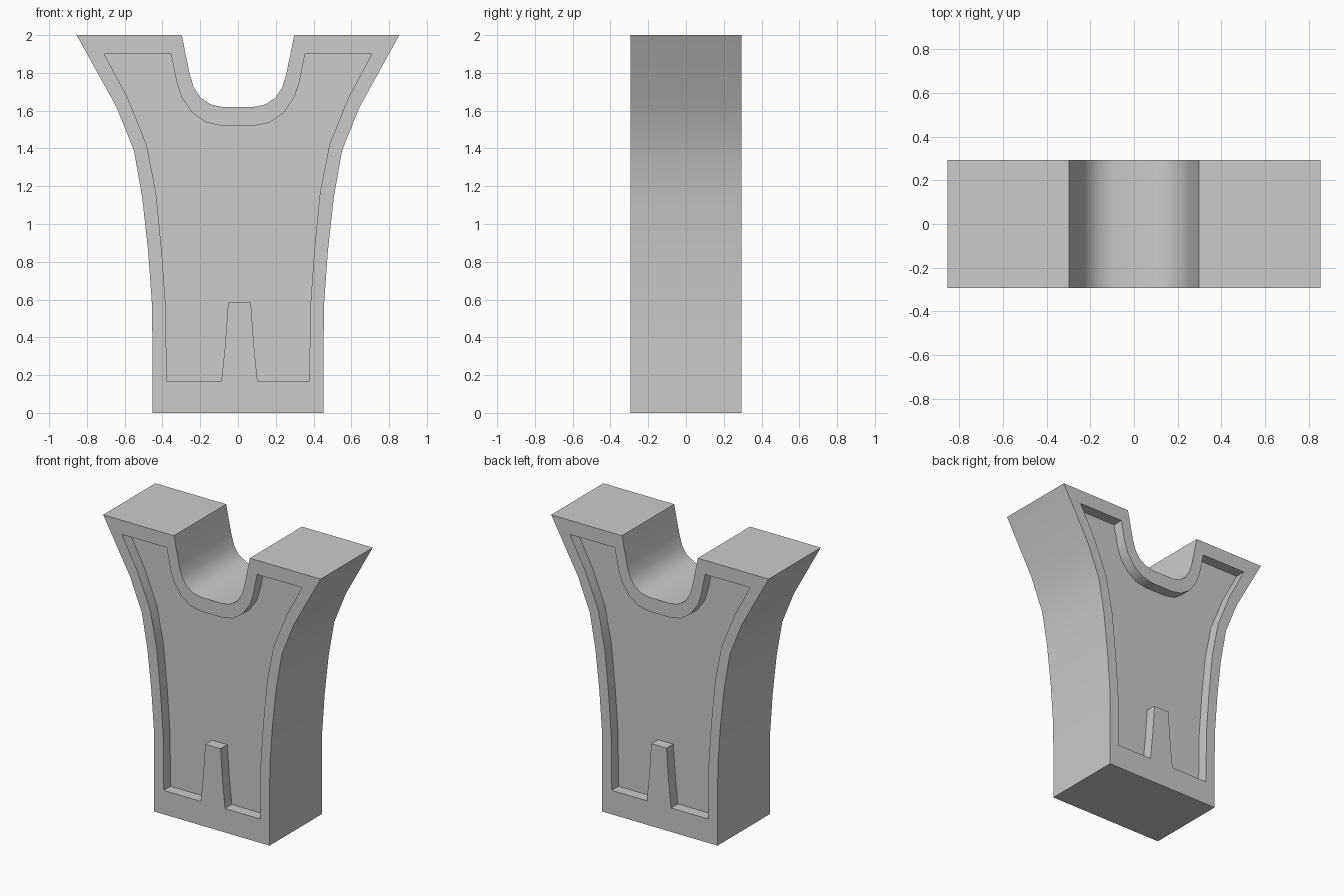
import bpy, bmesh, math

if "Cube" in bpy.data.objects:
    bpy.data.objects.remove(bpy.data.objects["Cube"])

HALF_DEPTH = 0.293
POCKET = 0.076


def mirrored(half):
    """Close a right-hand half outline by mirroring it across x = 0."""
    return half + [(-x, z) for x, z in reversed(half)]


def prism(name, outline, y0, y1):
    """Extrude an x-z outline from y0 to y1."""
    bm = bmesh.new()
    face = bm.faces.new([bm.verts.new((x, y0, z)) for x, z in outline])
    ext = bmesh.ops.extrude_face_region(bm, geom=[face])
    moved = [v for v in ext["geom"] if isinstance(v, bmesh.types.BMVert)]
    bmesh.ops.translate(bm, verts=moved, vec=(0, y1 - y0, 0))
    bmesh.ops.recalc_face_normals(bm, faces=bm.faces)
    mesh = bpy.data.meshes.new(name)
    bm.to_mesh(mesh)
    bm.free()
    obj = bpy.data.objects.new(name, mesh)
    bpy.context.collection.objects.link(obj)
    return obj


# Flared body with a U-shaped notch at the top
body_half = [(0.453, 0), (0.453, 0.36), (0.456, 0.58), (0.476, 0.86),
             (0.507, 1.14), (0.551, 1.39), (0.644, 1.62), (0.854, 2.0),
             (0.298, 2.0), (0.257, 1.80), (0.235, 1.725), (0.198, 1.668),
             (0.145, 1.633), (0.085, 1.62)]
body = prism("forked_post", mirrored(body_half), -HALF_DEPTH, HALF_DEPTH)

# Recessed panel outline, following the body, with a tapered rib at the foot
panel_half = [(0.378, 0.17), (0.382, 0.55), (0.404, 0.86), (0.434, 1.165),
              (0.484, 1.42), (0.585, 1.67), (0.708, 1.90), (0.355, 1.90),
              (0.325, 1.75), (0.298, 1.67), (0.240, 1.587), (0.167, 1.537),
              (0.085, 1.52)]
rib = [(-0.088, 0.17), (-0.070, 0.34), (-0.052, 0.585),
       (0.068, 0.585), (0.084, 0.36), (0.103, 0.17)]
panel = mirrored(panel_half) + rib

# Cut the same panel into the front and the back
cutters = []
for side, label in ((-1, "front"), (1, "back")):
    cutter = prism(label + "_panel_cutter", panel,
                   side * (HALF_DEPTH - POCKET), side * (HALF_DEPTH + 0.1))
    cutter.hide_render = True
    mod = body.modifiers.new(label + "_panel", 'BOOLEAN')
    mod.operation = 'DIFFERENCE'
    mod.solver = 'EXACT'
    mod.object = cutter
    cutters.append(cutter)

bpy.ops.object.select_all(action='DESELECT')
body.select_set(True)
bpy.context.view_layer.objects.active = body
for mod in list(body.modifiers):
    bpy.ops.object.modifier_apply(modifier=mod.name)
for cutter in cutters:
    bpy.data.objects.remove(cutter, do_unlink=True)

# Smooth the curved sides, keep the corners crisp
bpy.ops.object.shade_smooth_by_angle(angle=math.radians(30))
